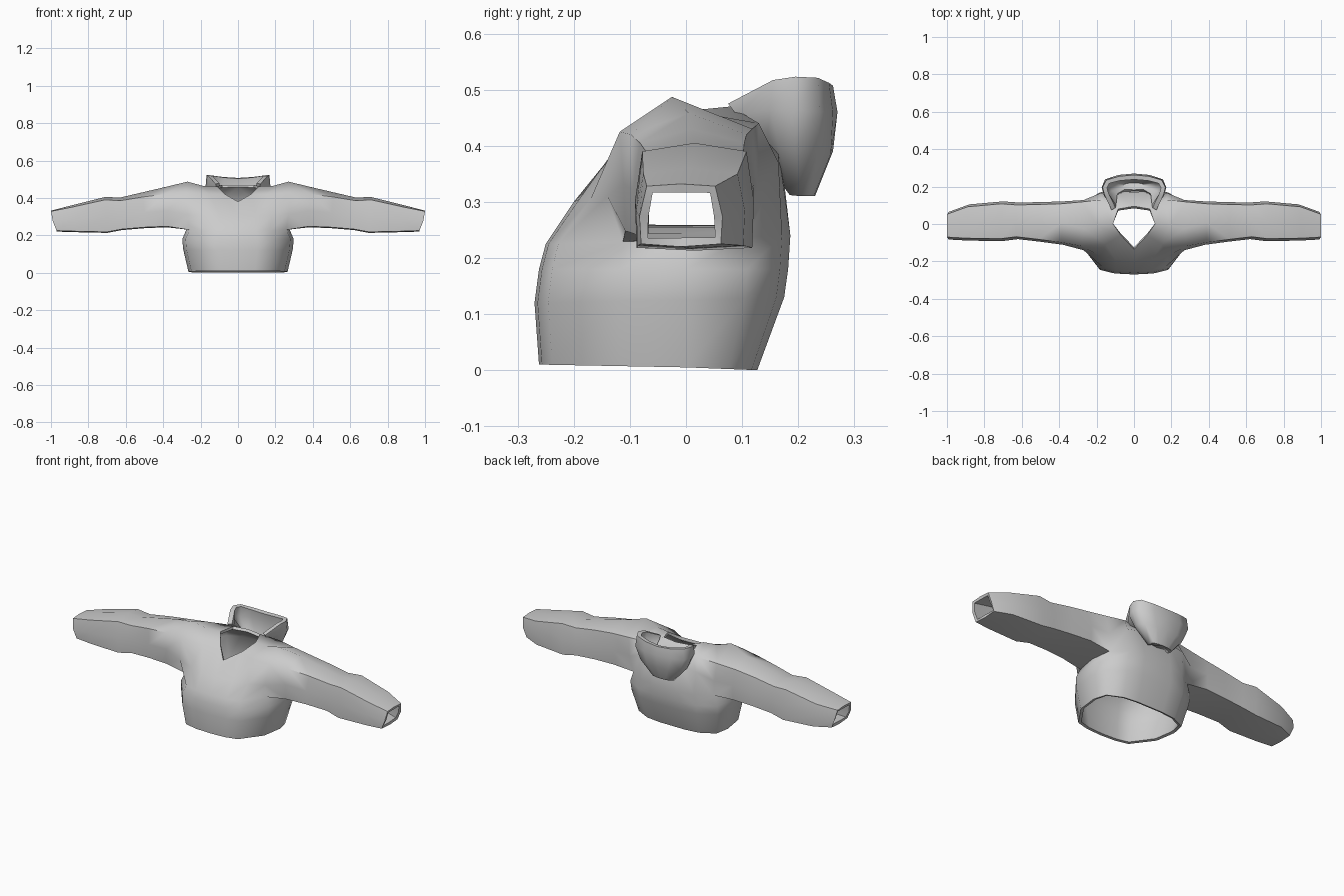
import bpy
import bmesh
from math import radians

cube = bpy.data.objects.get("Cube")
if cube:
    bpy.data.objects.remove(cube)

# One plain cloth colour
cloth = bpy.data.materials.new("grey_cloth")
cloth.use_nodes = True
cloth.diffuse_color = (0.6, 0.6, 0.6, 1)
cloth.node_tree.nodes["Principled BSDF"].inputs["Base Color"].default_value = (0.6, 0.6, 0.6, 1)


def add_row(bm, points):
    return [bm.verts.new(p) for p in points]


def skin(bm, lower, upper, closed=False):
    """Join two rows of equal length with quads."""
    count = len(lower)
    for i in range(count if closed else count - 1):
        j = (i + 1) % count
        bm.faces.new((lower[i], lower[j], upper[j], upper[i]))


def finish(bm, name, thickness):
    """Mirror the half, give it cloth thickness and smooth it."""
    mesh = bpy.data.meshes.new(name)
    bm.to_mesh(mesh)
    bm.free()
    obj = bpy.data.objects.new(name, mesh)
    bpy.context.collection.objects.link(obj)
    mesh.materials.append(cloth)
    mirror = obj.modifiers.new("mirror", 'MIRROR')
    mirror.merge_threshold = 0.002
    shell = obj.modifiers.new("cloth_thickness", 'SOLIDIFY')
    shell.thickness = thickness
    shell.offset = -1
    bpy.ops.object.select_all(action='DESELECT')
    obj.select_set(True)
    bpy.context.view_layer.objects.active = obj
    for modifier in list(obj.modifiers):
        bpy.ops.object.modifier_apply(modifier=modifier.name)
    bpy.ops.object.shade_smooth_by_angle(angle=radians(60))
    return obj


# Lower torso: one half outline scaled per height, front centre to back centre
outline = [(0, -1), (.35, -.98), (.62, -.91), (.94, -.45), (1, 0),
           (.93, .6), (.62, .92), (.3, 1), (0, 1)]


def torso_ring(bm, z_front, z_back, width, front, back):
    points = []
    for u, v in outline:
        y = v * (front if v < 0 else back)
        blend = (v + 1) / 2
        points.append((u * width, y, z_front + (z_back - z_front) * blend))
    return add_row(bm, points)


bm = bmesh.new()
hem = torso_ring(bm, .01, 0, .265, .262, .127)
belly = torso_ring(bm, .12, .13, .293, .27, .175)
waist = torso_ring(bm, .18, .18, .298, .262, .182)
under = torso_ring(bm, .225, .24, .275, .25, .186)
for lower, upper in ((hem, belly), (belly, waist), (waist, under)):
    skin(bm, lower, upper)

# Chest, shoulders and upper back around the neck opening
chest = add_row(bm, [(0, -.2, .3), (.1, -.19, .305), (.18, -.17, .305), (.27, -.14, .31)])
collar = add_row(bm, [(0, -.135, .38), (.07, -.06, .42), (.15, -.108, .42), (.28, -.118, .425)])
shoulder = add_row(bm, [(.112, 0, .462), (.19, -.01, .465), (.27, -.025, .487)])
nape = add_row(bm, [(.28, .118, .43), (.17, .13, .44), (.085, .08, .47), (0, .095, .47)])
upper_back = add_row(bm, [(.27, .128, .33), (.18, .165, .37), (.09, .165, .39), (0, .168, .395)])
skin(bm, under[:4], chest)
skin(bm, chest, collar)
skin(bm, collar[1:], shoulder)
skin(bm, shoulder, nape[2::-1])
skin(bm, under[5:], upper_back)
skin(bm, upper_back, nape)

# Sleeve: eight-sided boxy rings from the armhole to the cuff
sleeve = [under[3], under[4], under[5], upper_back[0], nape[0],
          shoulder[2], collar[3], chest[3]]
# x, front, back, bottom, side top, crown
sections = [(.38, -.108, .118, .243, .42, .458),
            (.5, -.092, .114, .238, .405, .43),
            (.62, -.078, .112, .228, .385, .402),
            (.7, -.088, .118, .213, .39, .405),
            (.88, -.086, .102, .217, .35, .36),
            (.99, -.08, .062, .22, .328, .332)]
for x, front, back, bottom, top, crown in sections:
    middle = (front + back) / 2
    height = (bottom + top) / 2
    cut = x - .02 * (x > .95)
    ring = add_row(bm, [(cut, front, bottom + .005), (cut, middle, bottom),
                        (cut, back, bottom + .005), (x, back + .003, height),
                        (x + .01, back - .01, top), (x + .01, middle, crown),
                        (x + .01, front + .01, top), (x, front - .003, height)])
    skin(bm, sleeve, ring, closed=True)
    sleeve = ring
finish(bm, "sweater_body", .016)

# Hood: a soft bag lying behind the neck, open upward and toward the front
bm = bmesh.new()
base = add_row(bm, [(.055, .168, .335), (.065, .185, .312), (.07, .205, .31),
                    (.055, .222, .31), (.03, .228, .31), (0, .23, .31)])
bag = add_row(bm, [(.1, .145, .41), (.135, .165, .4), (.145, .195, .395),
                   (.125, .235, .39), (.065, .258, .385), (0, .262, .39)])
swell = add_row(bm, [(.115, .09, .455), (.16, .15, .465), (.173, .195, .465),
                     (.155, .238, .46), (.085, .262, .46), (0, .27, .46)])
rim = add_row(bm, [(.12, .075, .475), (.158, .155, .517), (.168, .195, .523),
                   (.148, .235, .521), (.08, .255, .512), (0, .262, .507)])
for lower, upper in ((base, bag), (bag, swell), (swell, rim)):
    skin(bm, lower, upper)
tuck = bm.verts.new((0, .175, .325))
bm.faces.new([tuck] + base[::-1])
finish(bm, "hood", .024)
